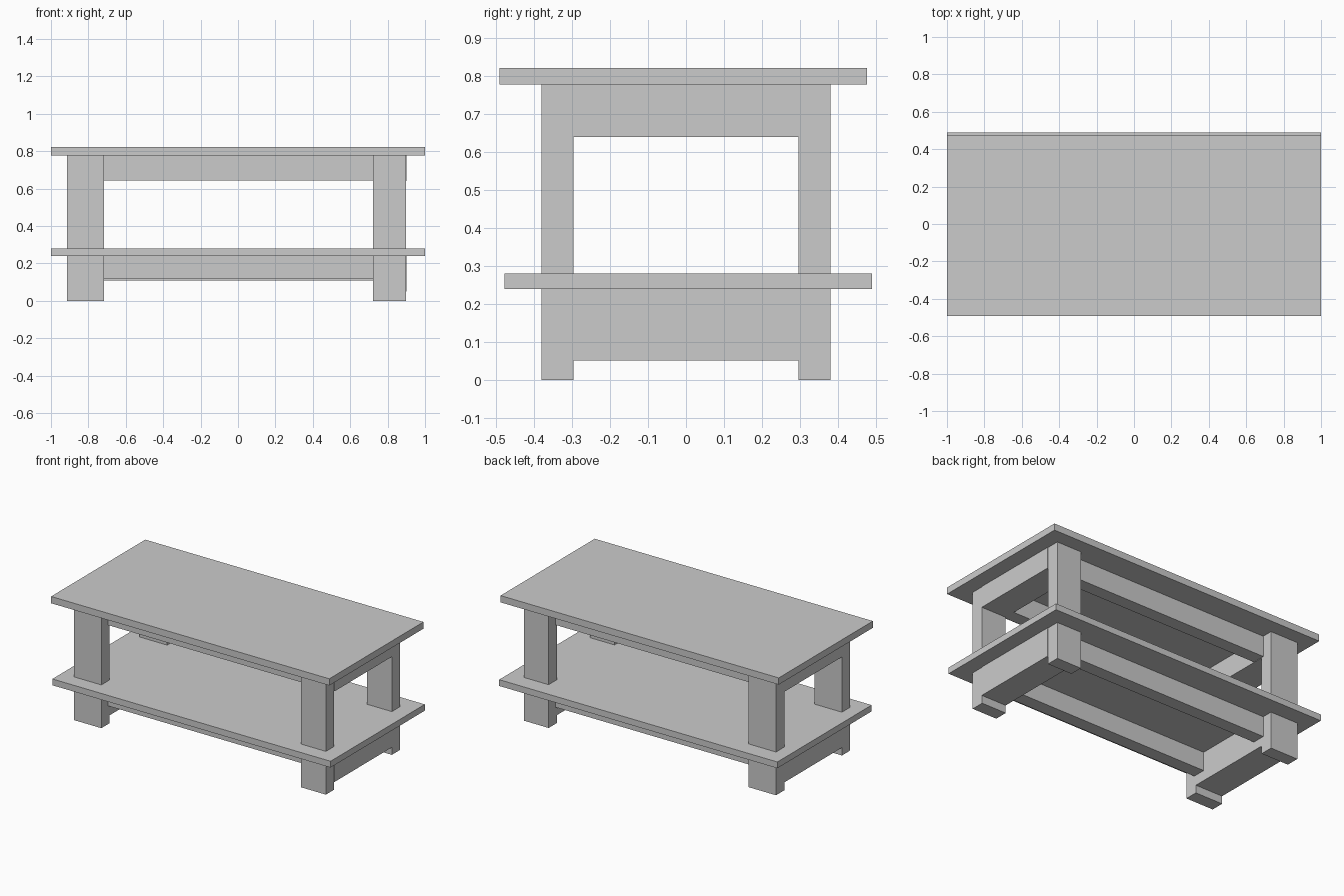
import bpy

if "Cube" in bpy.data.objects:
    bpy.data.objects.remove(bpy.data.objects["Cube"])


def box(name, x, y, z):
    """Axis-aligned board given as (min, max) along each axis."""
    bpy.ops.mesh.primitive_cube_add(
        size=1, location=[(a + b) / 2 for a, b in (x, y, z)])
    obj = bpy.context.object
    obj.name = name
    obj.scale = [b - a for a, b in (x, y, z)]
    bpy.ops.object.transform_apply(location=False, rotation=False, scale=True)
    return obj


TOP_Z = (0.778, 0.822)
SHELF_Z = (0.24, 0.281)
LEG_X = {"left": (-0.914, -0.716), "right": (0.721, 0.899)}
LEG_Y = {"front": (-0.381, -0.296), "back": (0.296, 0.381)}

# Tabletop and shelf, slightly offset from one another in depth
box("tabletop", (-1, 1), (-0.491, 0.476), TOP_Z)
box("shelf", (-1, 1), (-0.478, 0.49), SHELF_Z)

# Legs
for side, x in LEG_X.items():
    for end, y in LEG_Y.items():
        box(f"{end}_{side}_leg", x, y, (0, TOP_Z[0]))

# Thick side rails between the front and back legs
for side, x in LEG_X.items():
    rail_x = (x[0], x[1] + 0.003) if side == "right" else x
    rail_y = (LEG_Y["front"][1], LEG_Y["back"][0])
    box(f"{side}_upper_rail", rail_x, rail_y, (0.64, TOP_Z[0]))
    box(f"{side}_lower_rail", rail_x, rail_y, (0.051, SHELF_Z[0]))

# Long rails, set back from the outer leg faces
rail_x = (LEG_X["left"][1], LEG_X["right"][0])
for end, y, low in (("front", (-0.311, -0.226), 0.118),
                    ("back", (0.226, 0.311), 0.108)):
    box(f"{end}_upper_rail", rail_x, y, (0.643, TOP_Z[0]))
    box(f"{end}_lower_rail", rail_x, y, (low, SHELF_Z[0]))
